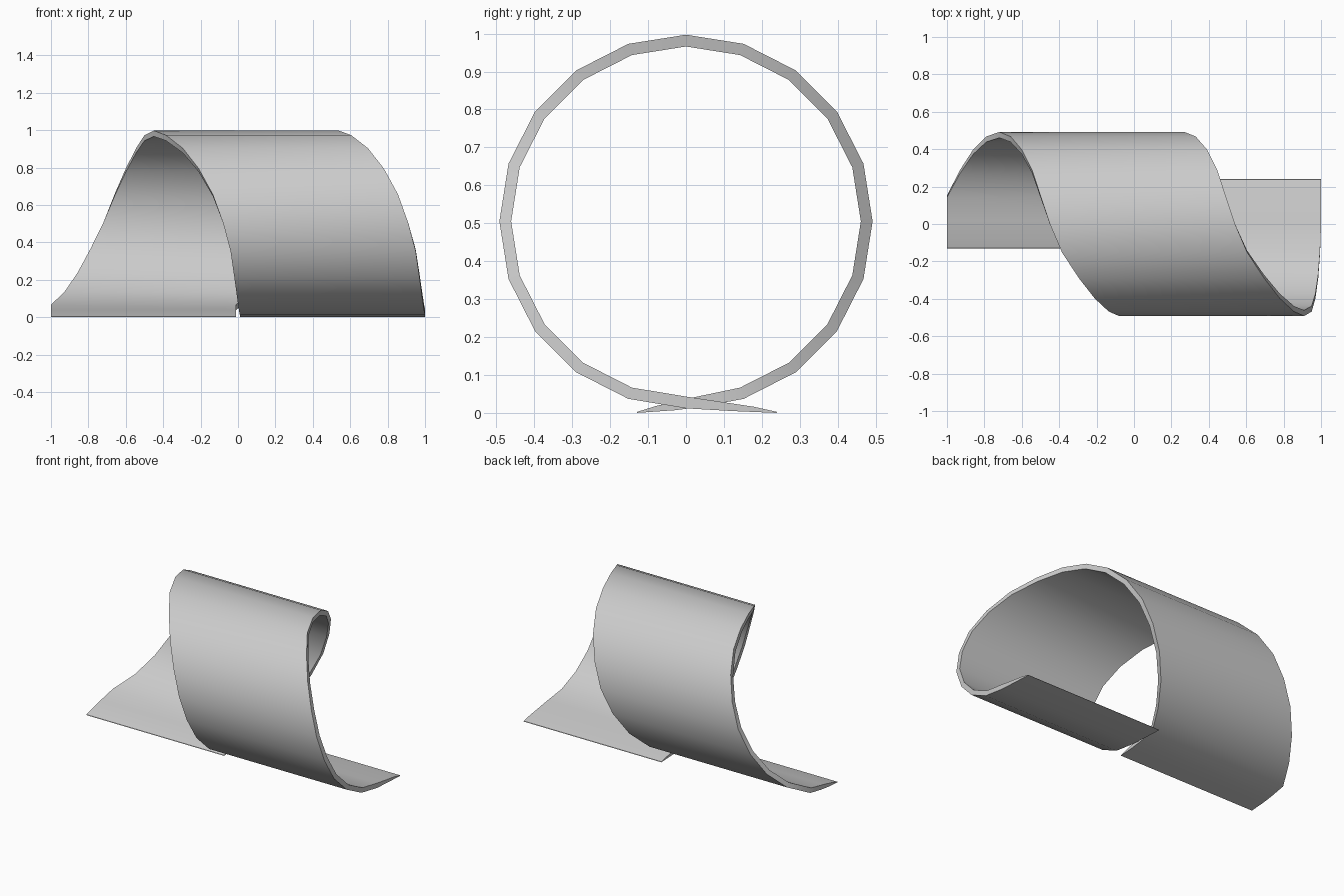
import bpy, bmesh, math

if "Cube" in bpy.data.objects:
    bpy.data.objects.remove(bpy.data.objects["Cube"])

# Curled ribbon: a 20-sided band that shifts sideways as it wraps
CZ, R_OUT, R_IN, WIDTH = 0.505, 0.492, 0.461, 0.99
left_x = [-1, -.93, -.86, -.79, -.72, -.66, -.60, -.545, -.50, -.45,
          -.385, -.295, -.21, -.135, -.08, -.04, -.02, -.005, 0.005]

# Each section: left x, right x, outer (y, z), inner (y, z)
sections = []
# back tail, lying under the loop and ending in a thin edge
sections.append((-1, -.01, (-.13, 0), (-.128, .003)))
sections.append((-1, -.01, (-.03, .007), (-.08, .018)))
sections.append((-1, -.01, (.04, .016), (.02, .041)))
for i, x in enumerate(left_x):
    a = math.radians(18 * (i - 9))
    outer, inner = [(-r * math.sin(a), CZ + r * math.cos(a)) for r in (R_OUT, R_IN)]
    sections.append((x, min(x + WIDTH, 1), outer, inner))
# front tail
sections.append((.01, 1, (0, .012), (0, .043)))
sections.append((.01, 1, (.12, .005), (.18, .016)))
sections.append((.01, 1, (.24, 0), (.238, .003)))

# Skin the sections and cap both ends
bm = bmesh.new()
rings = [[bm.verts.new(p) for p in ((xl, *o), (xr, *o), (xr, *n), (xl, *n))]
         for xl, xr, o, n in sections]
for a, b in zip(rings, rings[1:]):
    for j in range(4):
        k = (j + 1) % 4
        bm.faces.new((a[j], a[k], b[k], b[j]))
bm.faces.new(rings[0])
bm.faces.new(rings[-1])
bmesh.ops.recalc_face_normals(bm, faces=bm.faces)

mesh = bpy.data.meshes.new("curled_ribbon")
bm.to_mesh(mesh)
bm.free()
ribbon = bpy.data.objects.new("curled_ribbon", mesh)
bpy.context.collection.objects.link(ribbon)
bpy.context.view_layer.objects.active = ribbon
ribbon.select_set(True)
bpy.ops.object.shade_smooth_by_angle(angle=math.radians(30))
